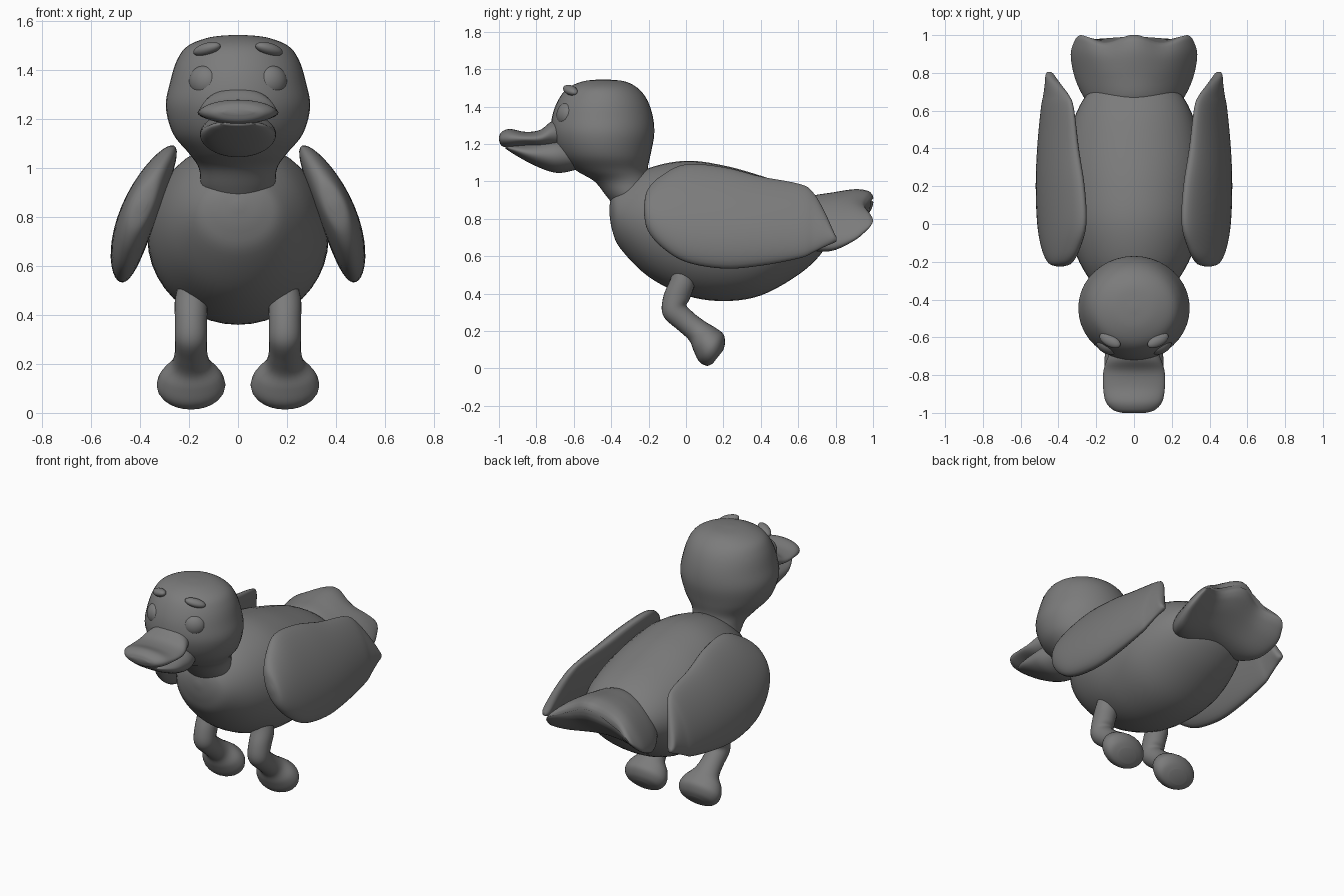
import bpy, bmesh, math
from mathutils import Vector, Matrix

if "Cube" in bpy.data.objects:
    bpy.data.objects.remove(bpy.data.objects["Cube"])

GREY = (0.2, 0.2, 0.2, 1)
grey = bpy.data.materials.new("plain_grey")
grey.use_nodes = True
grey.diffuse_color = GREY
grey.node_tree.nodes["Principled BSDF"].inputs["Base Color"].default_value = GREY


def finish(name, bm):
    bmesh.ops.recalc_face_normals(bm, faces=bm.faces)
    mesh = bpy.data.meshes.new(name)
    bm.to_mesh(mesh)
    bm.free()
    mesh.materials.append(grey)
    mesh.shade_smooth()
    obj = bpy.data.objects.new(name, mesh)
    bpy.context.collection.objects.link(obj)
    return obj


def spline(rows, steps=5):
    """Resample station rows with a Catmull-Rom curve."""
    rows = [Vector(r) for r in rows]
    pts = [rows[0]] + rows + [rows[-1]]
    out = []
    for a, b, c, d in zip(pts, pts[1:], pts[2:], pts[3:]):
        for i in range(steps):
            t = i / steps
            out.append(b + (c - a) * t / 2 + (a * 2 - b * 5 + c * 4 - d) * t * t / 2
                       + (b * 3 - a - c * 3 + d) * t ** 3 / 2)
    return out + [rows[-1]]


def loft(name, sections, warp=None, sides=40):
    """Skin elliptical sections given as (centre, half axis, half axis)."""
    bm = bmesh.new()
    rings = []
    for centre, u, v in sections:
        ring = []
        for k in range(sides):
            a = math.tau * k / sides
            p = centre + u * math.cos(a) + v * math.sin(a)
            ring.append(bm.verts.new(warp(p) if warp else p))
        rings.append(ring)
    for r, s in zip(rings, rings[1:]):
        for k in range(sides):
            j = (k + 1) % sides
            bm.faces.new((r[k], r[j], s[j], s[k]))
    bm.faces.new(rings[0])
    bm.faces.new(rings[-1])
    return finish(name, bm)


def along_y(rows):
    """Rows of y, low z, high z, half width."""
    return [(Vector((0, y, (lo + hi) / 2)), Vector((w, 0, 0)), Vector((0, 0, (hi - lo) / 2)))
            for y, lo, hi, w in spline(rows)]


def along_z(rows):
    """Rows of z, front y, back y, half width."""
    return [(Vector((0, (f + b) / 2, z)), Vector((w, 0, 0)), Vector((0, (b - f) / 2, 0)))
            for z, f, b, w in spline(rows)]


# Egg-shaped body
loft("body", along_y([
    (-.41, .83, .86, .015), (-.395, .74, .93, .11), (-.35, .64, .98, .19),
    (-.2, .49, 1.07, .29), (0, .39, 1.11, .355), (.2, .36, 1.085, .37),
    (.4, .39, 1.03, .36), (.6, .5, .96, .3), (.72, .61, .88, .21), (.78, .72, .78, .03)]))

# Head and neck in one skin
loft("head", along_z([
    (.84, -.36, -.12, .12), (.92, -.425, -.16, .15), (1.0, -.49, -.19, .16),
    (1.06, -.59, -.205, .2), (1.14, -.675, -.19, .265), (1.25, -.72, -.17, .295),
    (1.35, -.715, -.178, .278), (1.44, -.68, -.21, .25), (1.5, -.63, -.26, .205),
    (1.535, -.55, -.33, .115), (1.545, -.46, -.43, .015)]))

# Bill
loft("upper_bill", along_y([
    (-1, 1.22, 1.24, .06), (-.985, 1.19, 1.265, .11), (-.94, 1.18, 1.28, .15),
    (-.86, 1.19, 1.265, .164), (-.78, 1.185, 1.275, .162), (-.71, 1.18, 1.325, .14),
    (-.62, 1.18, 1.33, .1)]))
loft("lower_bill", along_y([
    (-.965, 1.175, 1.19, .06), (-.92, 1.145, 1.195, .11), (-.84, 1.1, 1.2, .145),
    (-.75, 1.06, 1.22, .155), (-.67, 1.045, 1.23, .15), (-.56, 1.07, 1.2, .11)]))


# Three-lobed tail, arched in the middle
def tail_shape(p):
    end = max(0, (p.y - .8) / .2)
    lobes = .02 * math.cos(p.x * math.tau / .3) - .02
    return Vector((p.x, p.y + end * lobes,
                   p.z - .14 * (p.x / .32) ** 2 + end * lobes * .6))


loft("tail", along_y([
    (.6, .7, .87, .2), (.67, .64, .92, .265), (.78, .66, .94, .315), (.9, .75, .958, .335),
    (.97, .82, .95, .315), (.995, .86, .93, .295), (1.002, .89, .91, .28)]), tail_shape, 64)


def ball(name, centre, radii, turn, tilt, side):
    bm = bmesh.new()
    bmesh.ops.create_uvsphere(bm, u_segments=24, v_segments=16, radius=1)
    m = (Matrix.Translation((side * centre[0], centre[1], centre[2]))
         @ Matrix.Rotation(side * turn, 4, 'Z') @ Matrix.Rotation(side * tilt, 4, 'Y')
         @ Matrix.Diagonal((*radii, 1)))
    bmesh.ops.transform(bm, matrix=m, verts=bm.verts)
    return finish(name, bm)


# Wing stations: y, top z, bottom z, half thickness
WING = [(-.225, .87, .83, .015), (-.205, .955, .74, .045), (-.13, 1.03, .65, .062),
        (0, 1.09, .57, .07), (.2, 1.075, .535, .07), (.4, 1.025, .55, .062),
        (.61, .985, .59, .045), (.68, .94, .62, .035), (.74, .84, .65, .028),
        (.785, .74, .67, .022), (.805, .7, .68, .01)]
# Leg stations: y, z, half width, half depth, slope angle of the section
LEG = [(-.015, .53, .05, .05, -.2), (-.02, .46, .066, .066, -.25), (-.05, .38, .066, .07, -.15),
       (-.06, .31, .066, .068, .4), (0, .25, .066, .062, .8), (.06, .2, .08, .066, .85),
       (.1, .155, .125, .085, .8), (.135, .11, .14, .098, .85), (.16, .075, .115, .078, .9),
       (.17, .06, .06, .045, .9)]

for side, label in ((1, "left"), (-1, "right")):
    ball(label + "_eye", (.137, -.638, 1.355), (.067, .05, .065), .5, 0, side)
    ball(label + "_eyebrow", (.127, -.617, 1.487), (.063, .032, .025), .5, .25, side)

    # Wings lean outwards and bow slightly
    wing = []
    for y, hi, lo, thick in spline(WING):
        mid, half = (hi + lo) / 2, (hi - lo) / 2
        wing.append((Vector((.275 + (1.08 - mid) * .4, y, mid)),
                     Vector((-.4 * half, 0, half)), Vector((thick, 0, .4 * thick))))

    def bow(p, side=side):
        return Vector((side * (p.x + .025 - .45 * (p.z - .82) ** 2), p.y, p.z))
    loft(label + "_wing", wing, bow)

    # Bent legs with folded feet
    leg = [(Vector((side * .192, y, z)), Vector((w, 0, 0)),
            Vector((0, d * math.cos(a), d * math.sin(a)))) for y, z, w, d, a in spline(LEG)]
    loft(label + "_leg", leg, sides=24)
